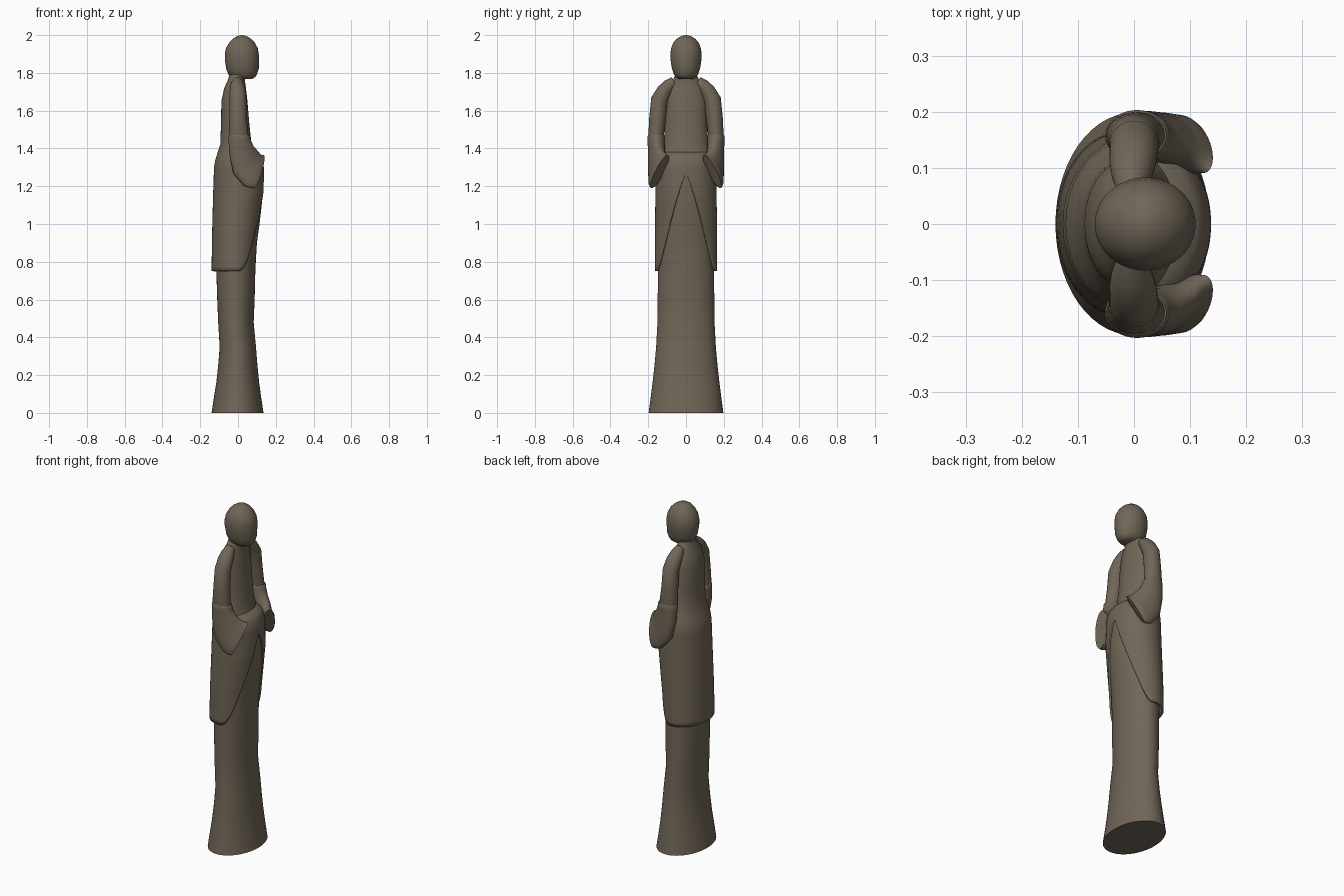
import bpy, bmesh, math
from mathutils import Vector

stone = bpy.data.materials.new("brown_stone")
stone.diffuse_color = (0.162, 0.132, 0.095, 1)


def finish(name, bm, angle=40):
    bmesh.ops.recalc_face_normals(bm, faces=bm.faces)
    me = bpy.data.meshes.new(name)
    bm.to_mesh(me)
    bm.free()
    me.materials.append(stone)
    ob = bpy.data.objects.new(name, me)
    bpy.context.collection.objects.link(ob)
    bpy.context.view_layer.objects.active = ob
    bpy.ops.object.select_all(action='DESELECT')
    ob.select_set(True)
    bpy.ops.object.shade_smooth_by_angle(angle=math.radians(angle))
    return ob


def bridge(bm, loops):
    n = len(loops[0])
    for a, b in zip(loops, loops[1:]):
        for i in range(n):
            j = (i + 1) % n
            bm.faces.new((a[i], a[j], b[j], b[i]))


def loft(name, rings, n=40, angle=40):
    """Rings are (centre, axis u, axis v); ends are capped."""
    bm = bmesh.new()
    loops = []
    for c, u, v in rings:
        c, u, v = Vector(c), Vector(u), Vector(v)
        loops.append([bm.verts.new(c + u * math.cos(2 * math.pi * i / n)
                                   + v * math.sin(2 * math.pi * i / n)) for i in range(n)])
    bridge(bm, loops)
    bm.faces.new(loops[0])
    bm.faces.new(loops[-1])
    return finish(name, bm, angle)


def level(rows):
    """Level rings from (z, x back, x front, y half width)."""
    return [(((a + b) / 2, 0, z), ((b - a) / 2, 0, 0), (0, w, 0)) for z, a, b, w in rows]


# long skirt
loft("skirt", level([
    (0, -.14, .135, .198), (.08, -.128, .123, .187), (.16, -.115, .112, .177),
    (.25, -.105, .103, .167), (.35, -.097, .095, .158), (.48, -.105, .083, .151),
    (.6, -.11, .088, .15), (.76, -.115, .092, .148), (.9, -.115, .1, .148),
    (1.0, -.115, .114, .148), (1.15, -.115, .131, .145), (1.3, -.11, .13, .14)]), 56)

# torso and neck
loft("torso", level([
    (1.33, -.122, .1, .148), (1.38, -.108, .078, .135), (1.42, -.094, .072, .118),
    (1.53, -.09, .06, .112), (1.65, -.088, .05, .11), (1.72, -.073, .042, .098),
    (1.765, -.052, .036, .068), (1.8, -.045, .045, .052)]), 48)

# head with flattened face
loft("head", level([
    (1.768, -.02, .075, .038), (1.778, -.038, .092, .053), (1.79, -.05, .1, .063),
    (1.82, -.062, .11, .074), (1.87, -.07, .11, .082), (1.9, -.07, .11, .083),
    (1.93, -.064, .105, .079), (1.96, -.047, .089, .067), (1.98, -.028, .07, .05),
    (1.992, -.01, .051, .032), (1.998, .006, .035, .016), (2, .018, .022, .003)]), 40, 60)

# jacket: shell with its hem rising to a point at the front
PROFILE = [(.75, -.14, .1, .165), (.9, -.138, .109, .165), (1.0, -.136, .121, .164),
           (1.15, -.132, .138, .162), (1.3, -.127, .137, .158), (1.345, -.118, .127, .152),
           (1.37, -.11, .112, .14), (1.385, -.1, .07, .12)]


def jacket_size(z):
    for p, q in zip(PROFILE, PROFILE[1:]):
        if z <= q[0]:
            t = (z - p[0]) / (q[0] - p[0])
            return [a + (b - a) * t for a, b in zip(p[1:], q[1:])]
    return PROFILE[-1][1:]


def hem(th):
    d = abs((th + math.pi) % (2 * math.pi) - math.pi)
    s = min(1, d / math.radians(78))
    return 1.27 - .52 * math.sin(s * math.pi / 2) ** 1.25


bm = bmesh.new()
N, ROWS = 72, 24
heights = [(0, k / ROWS) for k in range(ROWS)] + [(1, z) for z in (1.3, 1.345, 1.37, 1.385)]
loops = []
for fixed, h in heights:
    row = []
    for i in range(N):
        th = 2 * math.pi * i / N
        z = h if fixed else hem(th) + (1.3 - hem(th)) * h
        a, b, w = jacket_size(z)
        row.append(bm.verts.new(((a + b) / 2 + (b - a) / 2 * math.cos(th), w * math.sin(th), z)))
    loops.append(row)
bridge(bm, loops)
bm.faces.new(loops[-1])
jacket = finish("jacket", bm)
mod = jacket.modifiers.new("thickness", 'SOLIDIFY')
mod.thickness = .012
mod.offset = -1

# arms and wide sleeves, mirrored in y
for side, s in (("left", 1), ("right", -1)):
    def flip(rings):
        return [tuple((x, y * s, z) for x, y, z in r) for r in rings]

    loft(side + "_upper_arm", flip([
        ((-.005, .062, 1.755), (.026, 0, 0), (0, .014, .022)),
        ((-.004, .088, 1.735), (.036, 0, 0), (0, .024, .024)),
        ((-.002, .113, 1.708), (.042, 0, 0), (0, .034, .02)),
        ((0, .14, 1.66), (.044, 0, 0), (0, .044, .01)),
        ((0, .151, 1.56), (.046, 0, 0), (0, .044, 0)),
        ((.003, .158, 1.47), (.052, 0, 0), (0, .041, 0)),
        ((.004, .159, 1.44), (.05, 0, 0), (0, .036, 0))]), 28)

    loft(side + "_sleeve", flip([
        ((.005, .158, 1.472), (.053, 0, 0), (0, .041, 0)),
        ((.006, .158, 1.464), (.058, 0, 0), (0, .045, 0)),
        ((.008, .158, 1.445), (.058, -.002, .004), (0, .045, 0)),
        ((.018, .157, 1.39), (.064, -.01, .022), (.003, .044, 0)),
        ((.042, .153, 1.325), (.066, -.025, .058), (.012, .042, 0)),
        ((.075, .146, 1.285), (.044, -.038, .083), (.018, .036, 0)),
        ((.097, .142, 1.278), (.033, -.041, .087), (.02, .032, 0)),
        ((.109, .139, 1.278), (.026, -.042, .088), (.018, .024, 0))]), 32)
